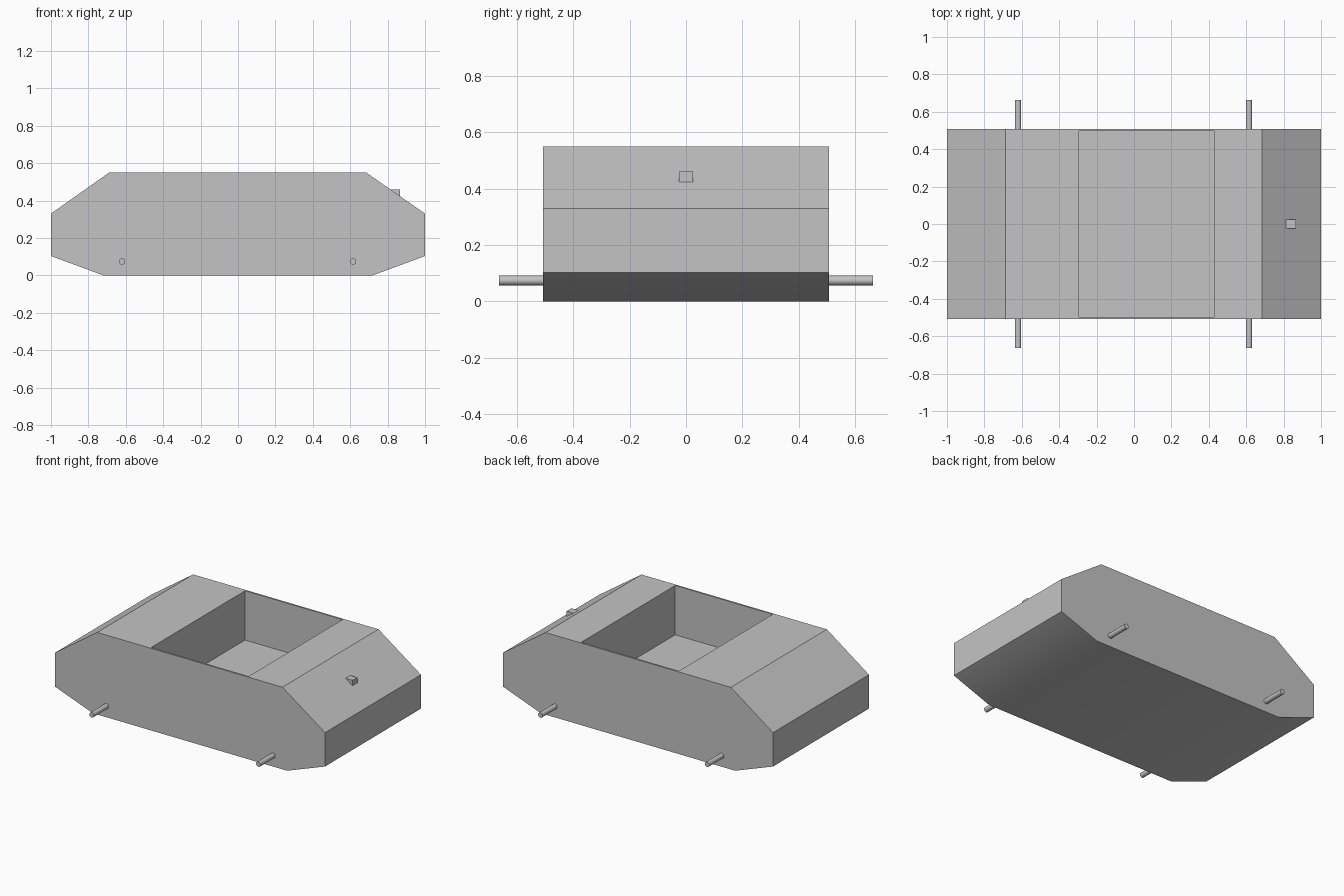
import bpy
import bmesh
from math import radians
from mathutils import Matrix, Vector

if "Cube" in bpy.data.objects:
    bpy.data.objects.remove(bpy.data.objects["Cube"], do_unlink=True)

# One plain grey for the whole model
GREY = (0.55, 0.55, 0.55, 1)
grey = bpy.data.materials.new("plain grey")
grey.use_nodes = True
grey.diffuse_color = GREY
grey.node_tree.nodes["Principled BSDF"].inputs["Base Color"].default_value = GREY


def finish(name, bm):
    bmesh.ops.recalc_face_normals(bm, faces=bm.faces[:])
    mesh = bpy.data.meshes.new(name)
    bm.to_mesh(mesh)
    bm.free()
    mesh.materials.append(grey)
    obj = bpy.data.objects.new(name, mesh)
    bpy.context.collection.objects.link(obj)
    bpy.ops.object.select_all(action="DESELECT")
    obj.select_set(True)
    bpy.context.view_layer.objects.active = obj
    bpy.ops.object.shade_smooth_by_angle(angle=radians(30))
    return obj


# Hull: side profile extruded across the width
HALF_WIDTH = 0.508
profile = [(-0.72, 0), (0.72, 0), (1, 0.103), (1, 0.33),
           (0.685, 0.55), (-0.688, 0.55), (-1, 0.33), (-1, 0.103)]
bm = bmesh.new()
side = bm.faces.new([bm.verts.new((x, -HALF_WIDTH, z)) for x, z in profile])
extruded = bmesh.ops.extrude_face_region(bm, geom=[side])["geom"]
bmesh.ops.translate(bm, vec=(0, 2 * HALF_WIDTH, 0),
                    verts=[v for v in extruded if isinstance(v, bmesh.types.BMVert)])
bmesh.ops.recalc_face_normals(bm, faces=bm.faces[:])

# Open cockpit: inset rectangle in the deck, pushed down to the floor
X_MIN, X_MAX, Y_HALF, DEPTH = -0.295, 0.427, 0.496, 0.33
deck = max(bm.faces, key=lambda f: f.calc_center_median().z)
bmesh.ops.inset_region(bm, faces=[deck], thickness=0.012)
for v in deck.verts:
    v.co.x = X_MIN if v.co.x < 0 else X_MAX
    v.co.y = -Y_HALF if v.co.y < 0 else Y_HALF
floor = bmesh.ops.extrude_discrete_faces(bm, faces=[deck])["faces"][0]
bmesh.ops.translate(bm, vec=(0, 0, -DEPTH), verts=floor.verts[:])
finish("hull", bm)

# Axles run straight through the hull and stick out on both sides
for name, x in (("rear_axle", -0.62), ("front_axle", 0.615)):
    bm = bmesh.new()
    bmesh.ops.create_cone(bm, cap_ends=True, segments=24, radius1=0.017,
                          radius2=0.017, depth=1.326,
                          matrix=Matrix.Translation((x, 0, 0.074))
                          @ Matrix.Rotation(radians(90), 4, "X"))
    finish(name, bm)

# Small block on the sloped nose
bm = bmesh.new()
bmesh.ops.create_cube(bm, size=1)
bmesh.ops.scale(bm, vec=Vector((0.052, 0.05, 0.06)), verts=bm.verts[:])
bmesh.ops.translate(bm, vec=(0.84, 0, 0.43), verts=bm.verts[:])
finish("nose_block", bm)
